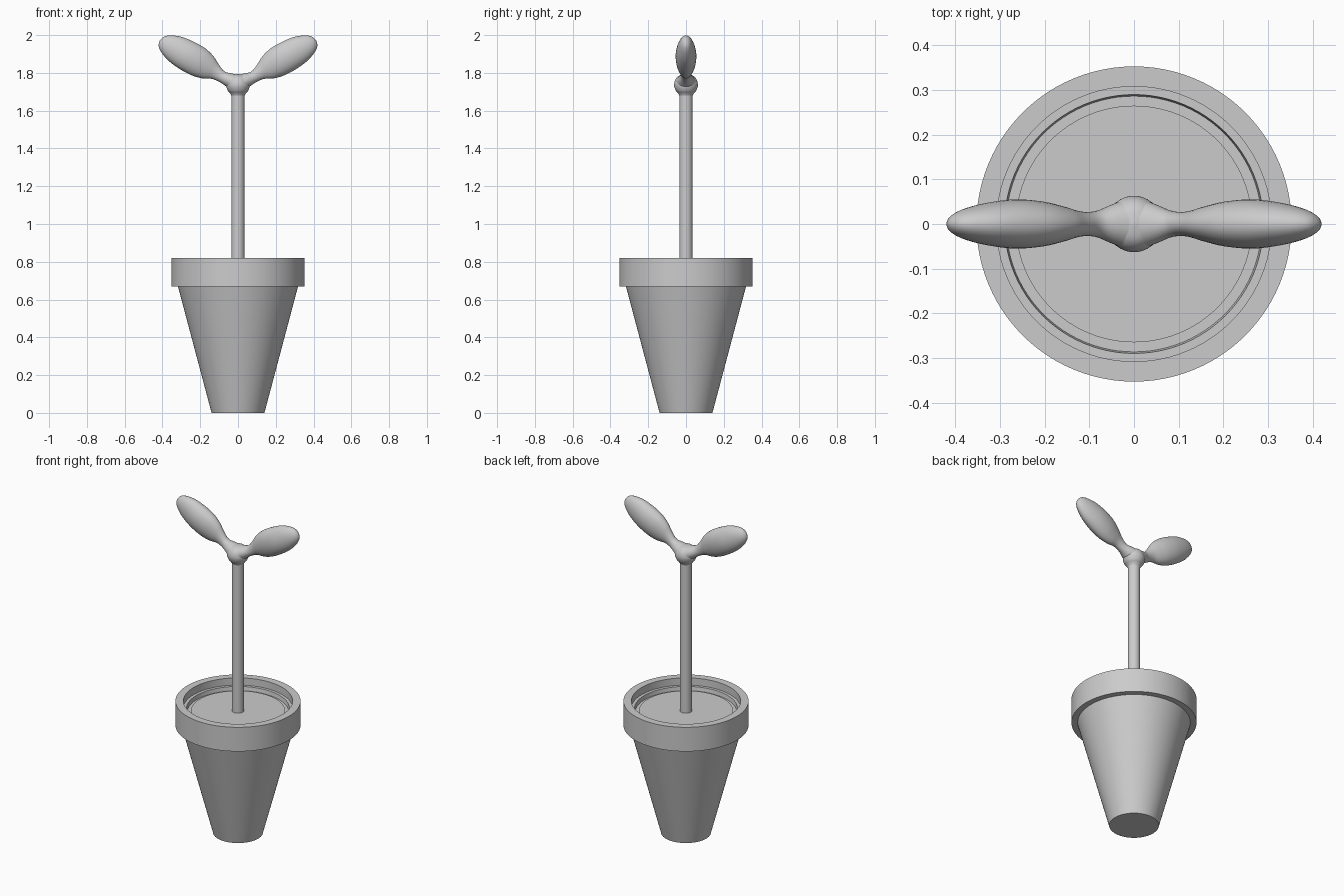
import bpy
import bmesh
import math
from mathutils import Vector

cube = bpy.data.objects.get("Cube")
if cube:
    bpy.data.objects.remove(cube, do_unlink=True)

GREY = (0.6, 0.6, 0.6, 1)
clay = bpy.data.materials.new("plain_grey")
clay.use_nodes = True
clay.diffuse_color = GREY
clay.node_tree.nodes["Principled BSDF"].inputs["Base Color"].default_value = GREY


def finish(name, bm, sharp=30):
    """Turn a bmesh into a shaded object."""
    bmesh.ops.remove_doubles(bm, verts=bm.verts, dist=1e-5)
    bmesh.ops.recalc_face_normals(bm, faces=bm.faces)
    mesh = bpy.data.meshes.new(name)
    bm.to_mesh(mesh)
    bm.free()
    mesh.materials.append(clay)
    obj = bpy.data.objects.new(name, mesh)
    bpy.context.collection.objects.link(obj)
    bpy.ops.object.select_all(action='DESELECT')
    obj.select_set(True)
    bpy.context.view_layer.objects.active = obj
    bpy.ops.object.shade_smooth_by_angle(angle=math.radians(sharp))
    return obj


def lathe(name, profile, sides, sharp=30):
    """Spin a radius/height profile around z."""
    bm = bmesh.new()
    verts = [bm.verts.new((r, 0, z)) for r, z in profile]
    edges = [bm.edges.new(pair) for pair in zip(verts, verts[1:])]
    bmesh.ops.spin(bm, geom=verts + edges, cent=(0, 0, 0), axis=(0, 0, 1),
                   angle=math.tau, steps=sides)
    return finish(name, bm, sharp)


def spline(points, steps):
    """Catmull-Rom interpolation through the points."""
    pts = [Vector(p) for p in points]
    pts = [pts[0]] + pts + [pts[-1]]
    out = []
    for a, b, c, d in zip(pts, pts[1:], pts[2:], pts[3:]):
        for i in range(steps):
            t = i / steps
            out.append(0.5 * (2 * b + (c - a) * t + (2 * a - 5 * b + 4 * c - d) * t ** 2
                              + (3 * b - a - 3 * c + d) * t ** 3))
    return out + [pts[-1]]


# Pot: tapered body, overhanging rim, and stepped inside down to the soil
lathe("pot", [(0, 0), (0.14, 0), (0.318, 0.67), (0.353, 0.67), (0.353, 0.82),
              (0.308, 0.82), (0.308, 0.775), (0.29, 0.775), (0.285, 0.74)], 96, 20)
lathe("soil", [(0, 0.76), (0.265, 0.76), (0.265, 0.75), (0.288, 0.75)], 96, 20)

# Stem, and the rounded knob it flares into
lathe("stem", [(0, 0.74), (0.035, 0.74), (0.035, 1.68)], 48)
knob = spline([(0.035, 1.68), (0.042, 1.692), (0.055, 1.708), (0.063, 1.735),
               (0.056, 1.765), (0.035, 1.786), (0, 1.794)], 4)
lathe("knob", knob, 48, 60)


def leaf(name, side):
    """Loft ellipses along a rising axis: x, z, half height, half depth."""
    stations = [(0.02, 1.75, 0.045, 0.055), (0.05, 1.764, 0.037, 0.043),
                (0.085, 1.78, 0.031, 0.029), (0.12, 1.806, 0.042, 0.028),
                (0.16, 1.83, 0.066, 0.039), (0.21, 1.859, 0.08, 0.051),
                (0.27, 1.892, 0.081, 0.055), (0.33, 1.925, 0.073, 0.047),
                (0.375, 1.949, 0.055, 0.035), (0.4, 1.962, 0.037, 0.023),
                (0.411, 1.967, 0.02, 0.012), (0.415, 1.969, 0.002, 0.002)]
    sides = 32
    tilt = math.atan(0.5)
    bm = bmesh.new()
    rings = []
    for x, z, height, depth in spline(stations, 4):
        ring = []
        for i in range(sides):
            a = math.tau * i / sides
            up = height * math.cos(a)
            ring.append(bm.verts.new((side * (x - up * math.sin(tilt)),
                                      depth * math.sin(a), z + up * math.cos(tilt))))
        rings.append(ring)
    for low, high in zip(rings, rings[1:]):
        for i in range(sides):
            j = (i + 1) % sides
            bm.faces.new((low[i], low[j], high[j], high[i]))
    bm.faces.new(rings[0])
    bm.faces.new(rings[-1])
    finish(name, bm, 80)


leaf("left_leaf", 1)
leaf("right_leaf", -1)
